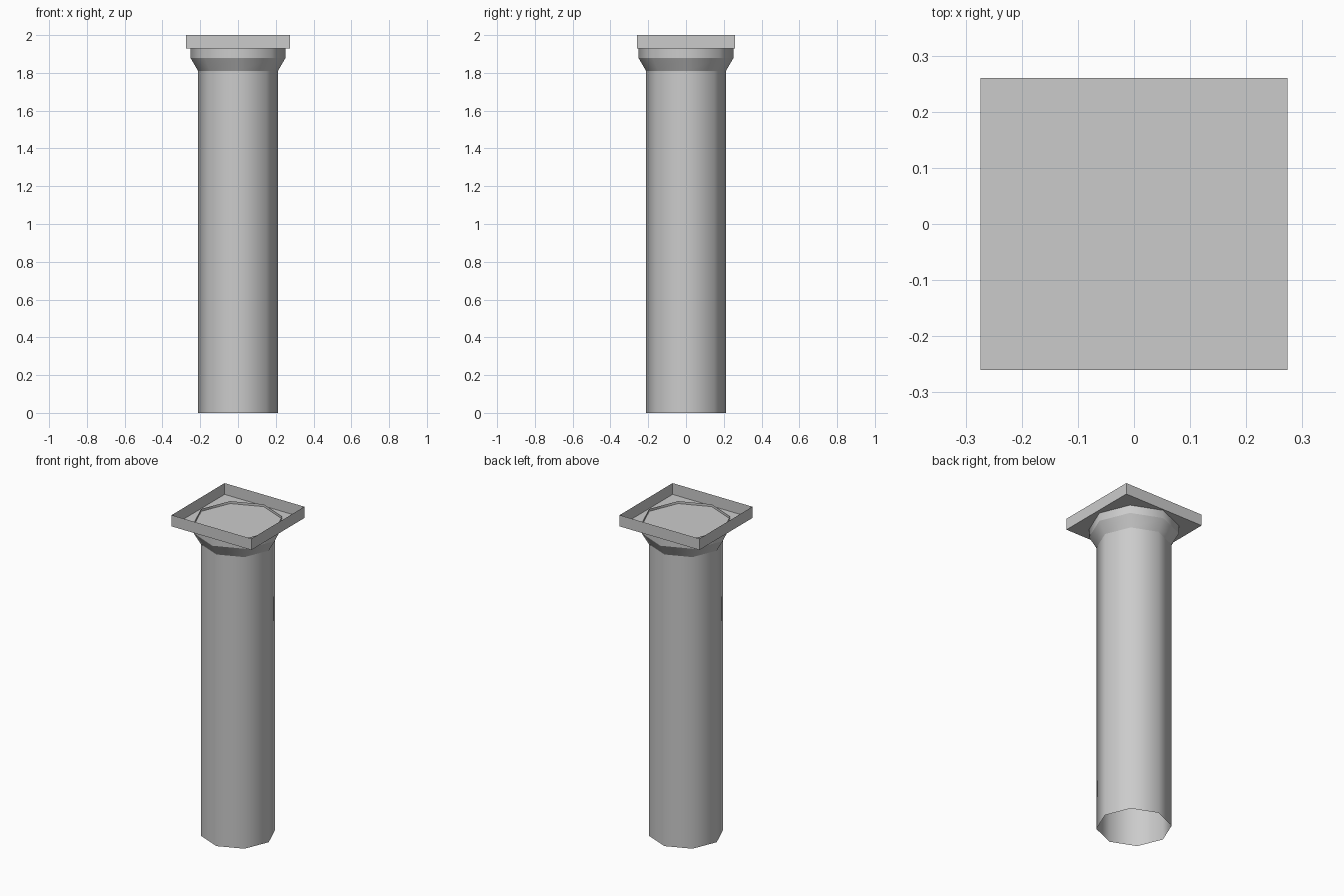
import bpy, bmesh
from math import cos, sin, tau

SIDES = 8
SHAFT_R, CAP_R = 0.211, 0.252
HALF_X, HALF_Y = 0.274, 0.26
FLOOR_Z, TOP_Z = 1.93, 2.0

cube = bpy.data.objects.get("Cube")
if cube:
    bpy.data.objects.remove(cube, do_unlink=True)

stone = bpy.data.materials.new("grey_stone")
stone.use_nodes = True
grey = (0.6, 0.6, 0.6, 1)
stone.diffuse_color = grey
stone.node_tree.nodes["Principled BSDF"].inputs["Base Color"].default_value = grey


def finish(name, bm):
    mesh = bpy.data.meshes.new(name)
    bm.to_mesh(mesh)
    bm.free()
    mesh.materials.append(stone)
    obj = bpy.data.objects.new(name, mesh)
    bpy.context.collection.objects.link(obj)
    return obj


def octagonal_shell(name, profile):
    """Open turned shell, smooth around and creased at each profile step."""
    bm = bmesh.new()
    rings = [[bm.verts.new((r * cos(tau * i / SIDES), r * sin(tau * i / SIDES), z))
              for i in range(SIDES)] for r, z in profile]
    for low, high in zip(rings, rings[1:]):
        for i in range(SIDES):
            j = (i + 1) % SIDES
            bm.faces.new((low[i], low[j], high[j], high[i])).smooth = True
    for ring in rings:
        for i in range(SIDES):
            bm.edges.get((ring[i], ring[(i + 1) % SIDES])).smooth = False
    return finish(name, bm)


# Hollow shaft, open at the foot
octagonal_shell("column_shaft", [(SHAFT_R, 0), (SHAFT_R, 1.81)])

# Flared capital whose rim stands just above the tray floor
octagonal_shell("column_capital", [(SHAFT_R, 1.81), (CAP_R, 1.88), (CAP_R, 1.945)])

# Rectangular top slab, open above like a shallow tray
bm = bmesh.new()
bmesh.ops.create_cube(bm, size=1)
for v in bm.verts:
    v.co.x *= 2 * HALF_X
    v.co.y *= 2 * HALF_Y
    v.co.z = TOP_Z if v.co.z > 0 else FLOOR_Z
bm.normal_update()
bmesh.ops.delete(bm, geom=[f for f in bm.faces if f.normal.z > 0.5], context="FACES_ONLY")
finish("top_tray", bm)
